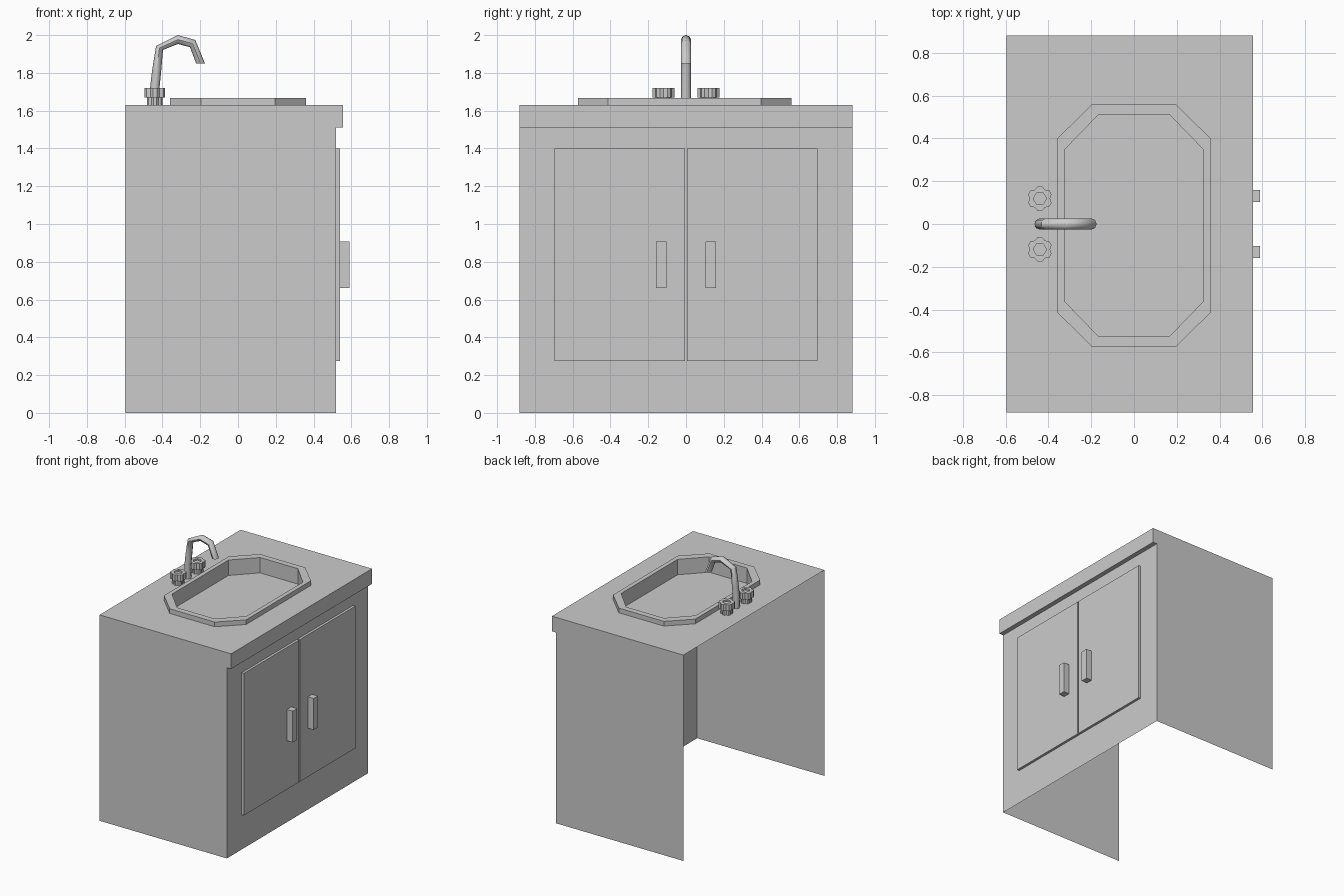
import bpy, bmesh, math

if "Cube" in bpy.data.objects:
    bpy.data.objects.remove(bpy.data.objects["Cube"])

TOP = 1.63          # counter surface height
X0, X1, LIP = -0.595, 0.52, 0.557
HALF = 0.882        # half width along y


def finish(name, bm, smooth=None, recalc=True):
    if recalc:
        bmesh.ops.recalc_face_normals(bm, faces=bm.faces)
    me = bpy.data.meshes.new(name)
    bm.to_mesh(me)
    bm.free()
    ob = bpy.data.objects.new(name, me)
    bpy.context.collection.objects.link(ob)
    if smooth:
        bpy.context.view_layer.objects.active = ob
        ob.select_set(True)
        bpy.ops.object.shade_smooth_by_angle(angle=math.radians(smooth))
        ob.select_set(False)
    return ob


def loft(name, loops, cap_start=False, cap_end=True, smooth=None, recalc=False):
    bm = bmesh.new()
    rings = [[bm.verts.new(p) for p in loop] for loop in loops]
    n = len(rings[0])
    for a, b in zip(rings, rings[1:]):
        for i in range(n):
            j = (i + 1) % n
            bm.faces.new((a[i], a[j], b[j], b[i]))
    if cap_start:
        bm.faces.new(rings[0][::-1])
    if cap_end:
        bm.faces.new(rings[-1])
    return finish(name, bm, smooth, recalc)


def box(name, x, y, z):
    loops = [[(x[0], y[0], h), (x[1], y[0], h), (x[1], y[1], h), (x[0], y[1], h)] for h in z]
    return loft(name, loops, cap_start=True)


def octagon(x, y, cx, cy, z, yc=-0.007):
    pts = [(x, -cy), (x, cy), (cx, y), (-cx, y), (-x, cy), (-x, -cy), (-cx, -y), (cx, -y)]
    return [(px, py + yc, z) for px, py in pts]


# cabinet shell: two side sheets and the front sheet with its counter lip, open back and bottom
bm = bmesh.new()
profile = [(X0, 0), (X1, 0), (X1, 1.51), (LIP, 1.51), (LIP, TOP), (X0, TOP)]
near = [bm.verts.new((x, -HALF, z)) for x, z in profile]
far = [bm.verts.new((x, HALF, z)) for x, z in profile]
bm.faces.new(near)
bm.faces.new(far[::-1])
for i in (1, 2, 3):
    bm.faces.new((near[i], far[i], far[i + 1], near[i + 1]))
finish("cabinet_shell", bm, recalc=False)

# counter top with an opening for the basin
OUTER = (0.36, 0.566, 0.197, 0.405)
INNER = (0.326, 0.519, 0.165, 0.353)
bm = bmesh.new()
rect = [(X0, -HALF, TOP), (LIP, -HALF, TOP), (LIP, HALF, TOP), (X0, HALF, TOP)]
for loop in (rect, octagon(*OUTER, TOP)):
    vs = [bm.verts.new(p) for p in loop]
    for i, v in enumerate(vs):
        bm.edges.new((v, vs[(i + 1) % len(vs)]))
bmesh.ops.triangle_fill(bm, edges=bm.edges[:], use_beauty=True, normal=(0, 0, 1))
for f in bm.faces:
    f.normal_update()
    if f.normal.z < 0:
        f.normal_flip()
finish("counter_top", bm, recalc=False)

# basin: raised rim, walls and floor
loft("basin", [octagon(*OUTER, TOP), octagon(*OUTER, 1.667),
               octagon(*INNER, 1.667), octagon(*INNER, 1.545)])


# tap knobs: lobed caps with a hexagonal recess on a narrower stem
def lobed(cy, scale, z):
    out = []
    for i in range(18):
        a = math.radians(20 * i)
        r = scale * (0.048 if i % 3 == 0 else 0.058)
        out.append((-0.44 + r * math.cos(a), cy + r * math.sin(a), z))
    return out


def hexagon(cy, radius, z):
    out = []
    for i in range(18):
        a = 20 * i
        r = radius * math.cos(math.pi / 6) / math.cos(math.radians(a % 60 - 30))
        out.append((-0.44 + r * math.cos(math.radians(a)), cy + r * math.sin(math.radians(a)), z))
    return out


# doors, handles and knobs on both sides
for side, s in (("left", -1), ("right", 1)):
    span = lambda a, b: sorted((s * a, s * b))
    box(side + "_door", (X1, 0.54), span(0.005, 0.697), (0.275, 1.4))
    box(side + "_handle", (0.54, 0.59), span(0.103, 0.158), (0.66, 0.908))
    c = s * 0.119
    loft(side + "_knob", [lobed(c, 0.75, TOP), lobed(c, 0.75, 1.67), lobed(c, 1, 1.67),
                          lobed(c, 1, 1.72), hexagon(c, 0.031, 1.72), hexagon(c, 0.031, 1.708)])

# spout: eight-sided tube through (outer, inner) outline points in the xz plane
stations = [((-0.466, TOP), (-0.414, TOP)), ((-0.465, 1.725), (-0.415, 1.725)),
            ((-0.455, 1.812), (-0.406, 1.818)), ((-0.434, 1.942), (-0.397, 1.922)),
            ((-0.318, 2.0), (-0.318, 1.953)), ((-0.226, 1.974), (-0.254, 1.936)),
            ((-0.175, 1.85), (-0.222, 1.85))]
rings = []
for (ox, oz), (ix, iz) in stations:
    ring = []
    for k in range(8):
        a = k * math.pi / 4
        t = math.cos(a) / 2
        ring.append(((ox + ix) / 2 + t * (ox - ix), 0.026 * math.sin(a), (oz + iz) / 2 + t * (oz - iz)))
    rings.append(ring)
loft("spout", rings, cap_start=True, smooth=50, recalc=True)
